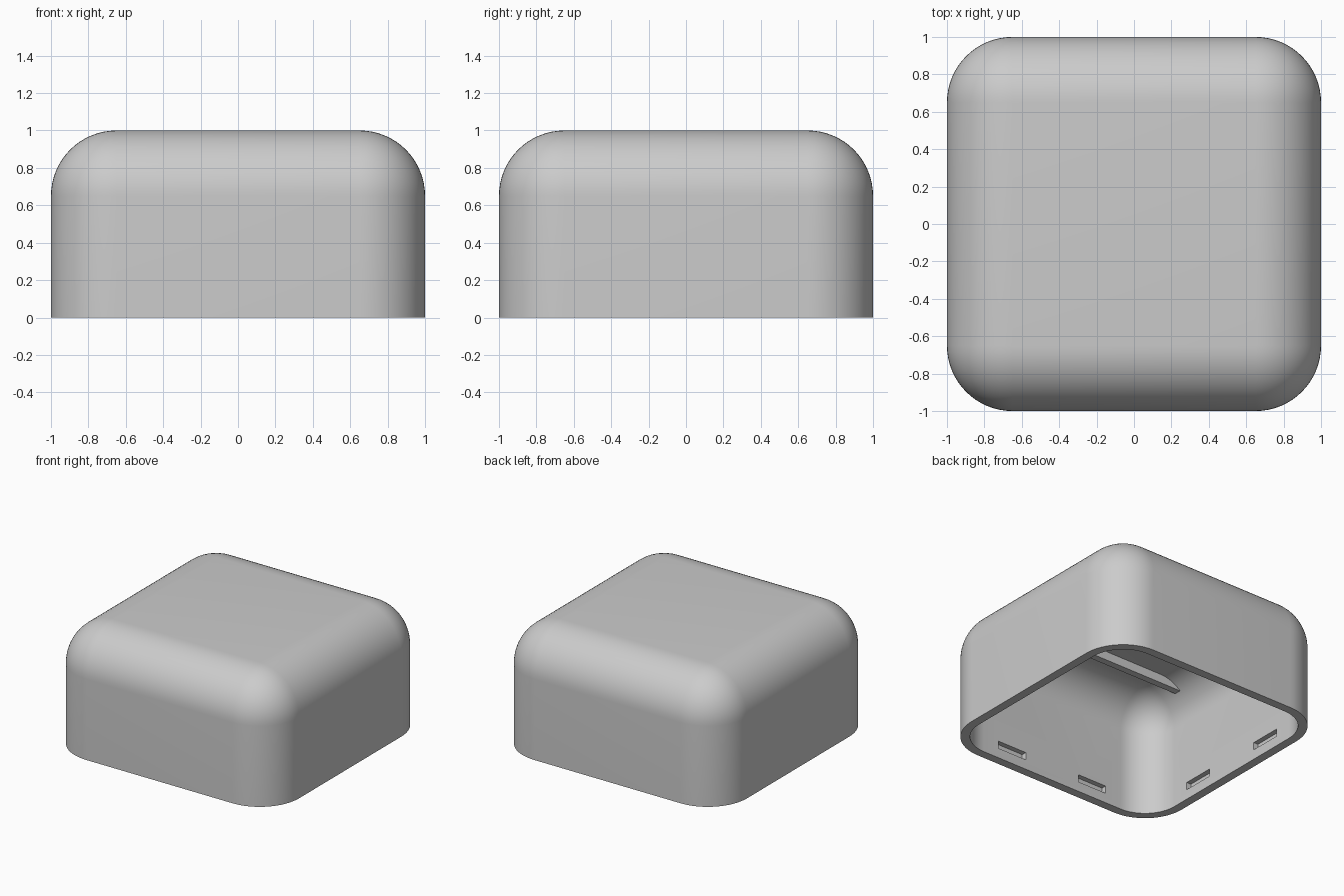
import bpy
import bmesh
from mathutils import Vector

old = bpy.data.objects.get("Cube")
if old:
    bpy.data.objects.remove(old, do_unlink=True)

WALL = 0.07      # shell thickness
RADIUS = 0.35    # outer rounding
SEGMENTS = 16

grey = bpy.data.materials.new("plain_grey")
grey.use_nodes = True
grey.diffuse_color = (0.6, 0.6, 0.6, 1)
grey.node_tree.nodes["Principled BSDF"].inputs["Base Color"].default_value = (0.6, 0.6, 0.6, 1)


def block(name, low, high, radius=0):
    """Box between two corners; radius rounds every edge except the bottom ones."""
    low, high = Vector(low), Vector(high)
    bm = bmesh.new()
    bmesh.ops.create_cube(bm, size=1)
    for v in bm.verts:
        v.co = (low + high) / 2 + v.co * (high - low)
    if radius:
        edges = [e for e in bm.edges if any(v.co.z > low.z + 0.01 for v in e.verts)]
        bmesh.ops.bevel(bm, geom=edges, offset=radius, segments=SEGMENTS,
                        profile=0.5, affect='EDGES', clamp_overlap=True)
    bmesh.ops.recalc_face_normals(bm, faces=bm.faces)
    mesh = bpy.data.meshes.new(name)
    bm.to_mesh(mesh)
    bm.free()
    mesh.materials.append(grey)
    obj = bpy.data.objects.new(name, mesh)
    bpy.context.collection.objects.link(obj)
    return obj


def activate(obj):
    bpy.ops.object.select_all(action='DESELECT')
    obj.select_set(True)
    bpy.context.view_layer.objects.active = obj


def cut(target, cutter):
    cutter.hide_render = True
    mod = target.modifiers.new("cut", 'BOOLEAN')
    mod.operation = 'DIFFERENCE'
    mod.solver = 'EXACT'
    mod.object = cutter
    activate(target)
    bpy.ops.object.modifier_apply(modifier=mod.name)
    bpy.data.objects.remove(cutter, do_unlink=True)


# Rounded cover, hollowed from below
cover = block("cover_shell", (-1, -1, 0), (1, 1, 1), RADIUS)
inner = 1 - WALL
cut(cover, block("hollow", (-inner, -inner, -0.5), (inner, inner, inner), RADIUS - WALL))

# Two blind clip slots low on the inside of each wall
SLOT_DEPTH = 0.04
for side in (-1, 1):
    for place in (-0.38, 0.38):
        for along_x in (True, False):
            mid = side * (inner - 0.03 + SLOT_DEPTH / 2)
            half = SLOT_DEPTH / 2 + 0.03
            a, b = (place - 0.13, place + 0.13), (mid - half, mid + half)
            (x0, x1), (y0, y1) = (a, b) if along_x else (b, a)
            cut(cover, block("slot", (x0, y0, 0.08), (x1, y1, 0.14)))

activate(cover)
bpy.ops.object.shade_smooth_by_angle(angle=0.5)

# Shallow stiffening ribs under the ceiling
for name, y in (("front_ceiling_rib", -0.5), ("back_ceiling_rib", 0.5)):
    block(name, (-0.84, y - 0.028, 0.86), (0.84, y + 0.028, 0.94))
